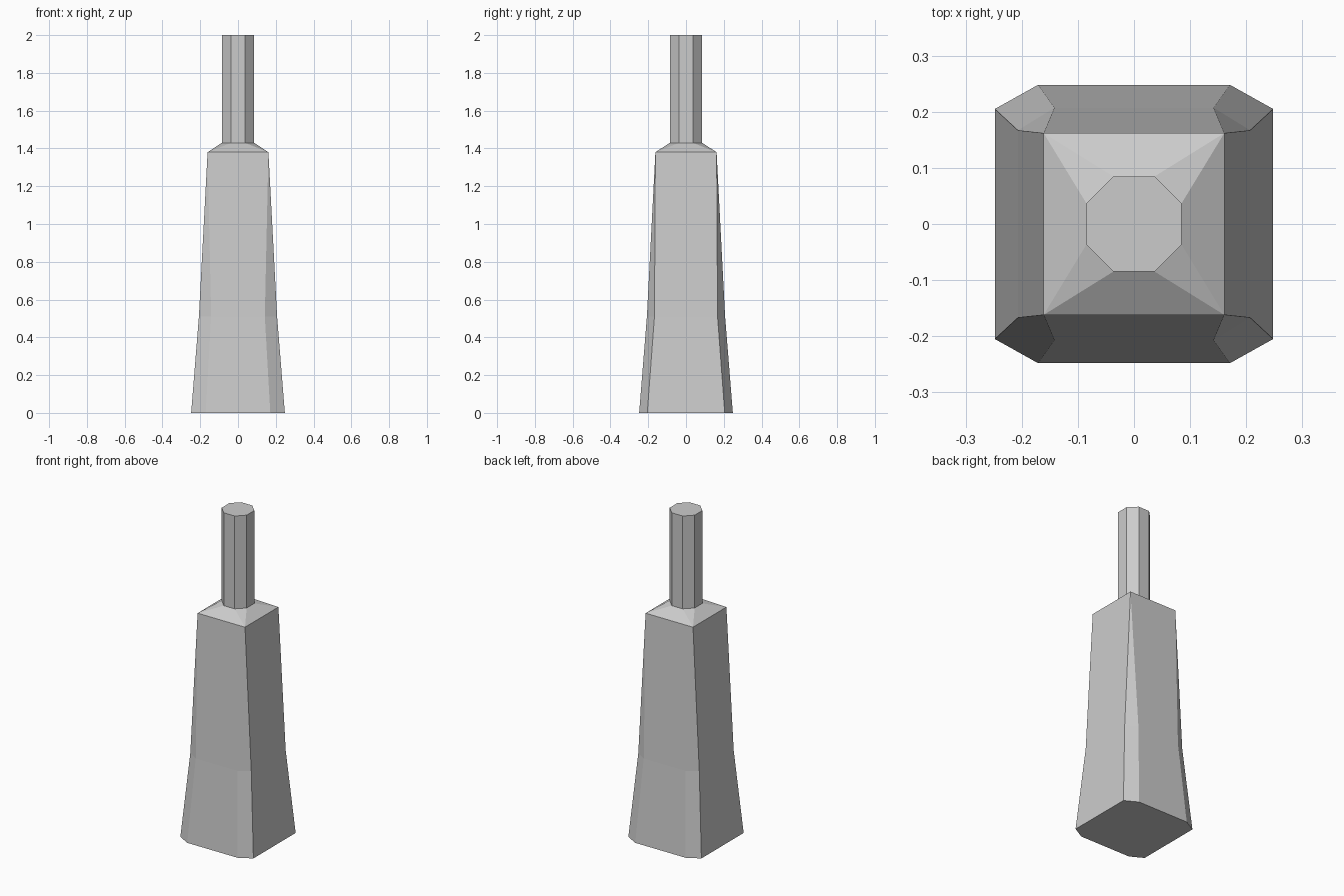
import bpy, bmesh

if "Cube" in bpy.data.objects:
    bpy.data.objects.remove(bpy.data.objects["Cube"])


def ring(ax, ay, bx, by, z):
    """Eight points: corner cut runs from (ax, ay) on the side to (bx, by) on the front/back."""
    return [(ax, -ay, z), (ax, ay, z), (bx, by, z), (-bx, by, z),
            (-ax, ay, z), (-ax, -ay, z), (-bx, -by, z), (bx, -by, z)]


def loft(name, rings, cap_bottom, cap_top):
    bm = bmesh.new()
    loops = [[bm.verts.new(p) for p in r] for r in rings]
    for low, high in zip(loops, loops[1:]):
        for i in range(8):
            j = (i + 1) % 8
            bm.faces.new((low[i], low[j], high[j], high[i]))
    if cap_bottom:
        bm.faces.new(loops[0][::-1])
    if cap_top:
        bm.faces.new(loops[-1])
    # merges doubled corner points where the cut corners close to a square
    bmesh.ops.remove_doubles(bm, verts=bm.verts, dist=0.0005)
    bmesh.ops.recalc_face_normals(bm, faces=bm.faces)
    mesh = bpy.data.meshes.new(name)
    bm.to_mesh(mesh)
    bm.free()
    obj = bpy.data.objects.new(name, mesh)
    bpy.context.collection.objects.link(obj)
    return obj


# Tapered body: chamfered foot, waist, square shoulder, sloped collar
R, S, Z = 0.085, 0.037, 1.43
loft("tapered_body", [
    ring(0.248, 0.205, 0.171, 0.248, 0.0),
    ring(0.207, 0.167, 0.142, 0.207, 0.51),
    ring(0.161, 0.162, 0.161, 0.162, 1.38),
    ring(R, S, S, R, Z),
], True, False)

# Octagonal rod on top
loft("top_rod", [ring(R, S, S, R, Z), ring(R, S, S, R, 2.0)], False, True)
